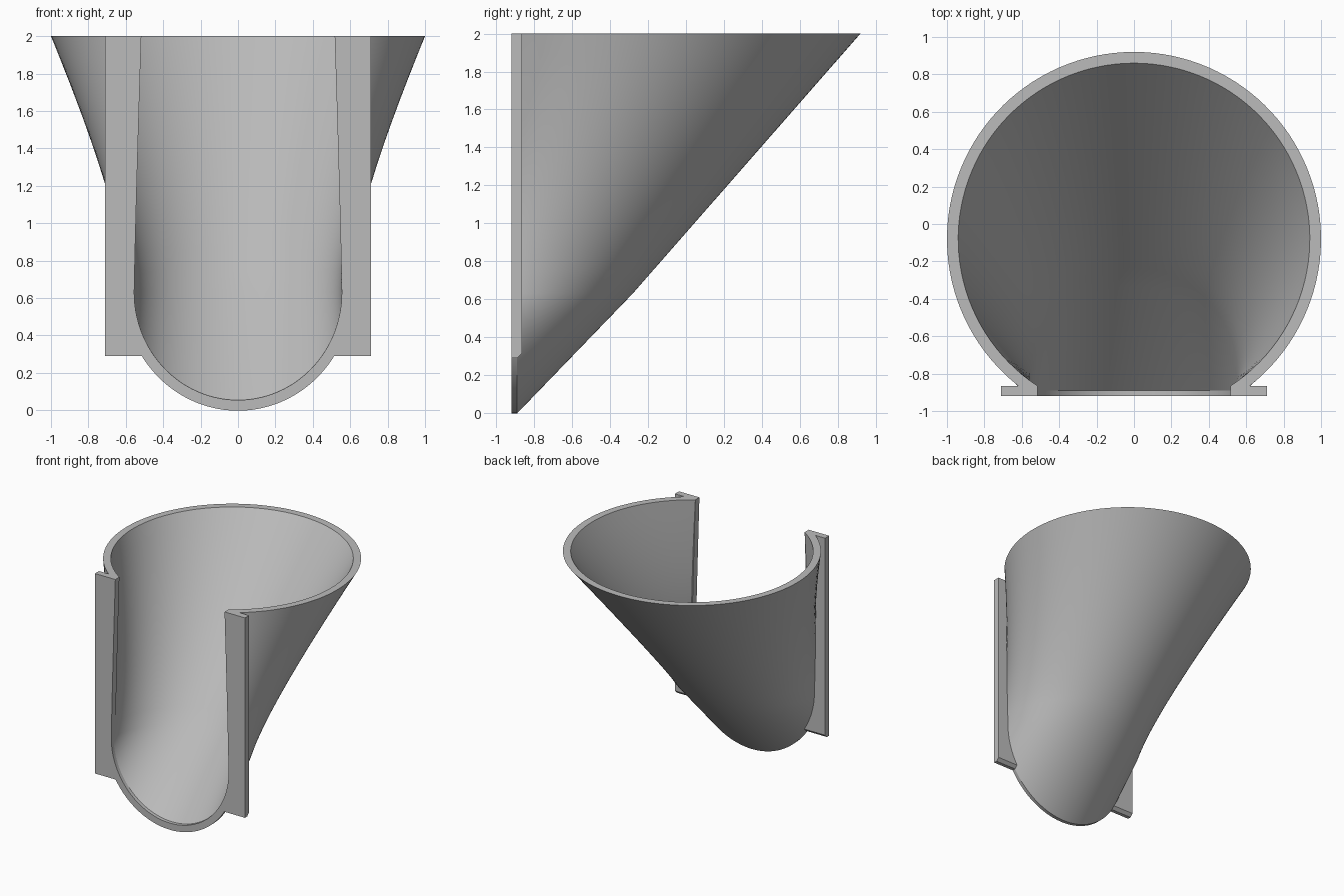
import bpy, bmesh, math

cube = bpy.data.objects.get("Cube")
if cube:
    bpy.data.objects.remove(cube, do_unlink=True)

GREY = (0.5, 0.5, 0.5, 1)
mat = bpy.data.materials.new("plain grey")
mat.use_nodes = True
mat.diffuse_color = GREY
mat.node_tree.nodes["Principled BSDF"].inputs["Base Color"].default_value = GREY

FRONT, WALL_Y, FLANGE_Y = -0.92, -0.89, -0.865
SEAM, TOP, SLOPE = 0.63, 2.0, 0.965      # seam height, top height, chute slope
R_OUT, R_IN = 0.61, 0.555                # chute radii
TOP_OUT, TOP_IN, TOP_C = 1.0, 0.94, -0.08
FLANGE_X, FLANGE_Z = 0.71, 0.29


def loft(name, loops, smooth=True):
    """Join equal closed loops of points into a capped solid."""
    bm = bmesh.new()
    rings = [[bm.verts.new(p) for p in loop] for loop in loops]
    n = len(rings[0])
    for a, b in zip(rings, rings[1:]):
        for i in range(n):
            j = (i + 1) % n
            bm.faces.new((a[i], a[j], b[j], b[i]))
    bm.faces.new(rings[0])
    bm.faces.new(rings[-1])
    bmesh.ops.remove_doubles(bm, verts=bm.verts, dist=1e-5)
    bmesh.ops.recalc_face_normals(bm, faces=bm.faces)
    mesh = bpy.data.meshes.new(name)
    bm.to_mesh(mesh)
    bm.free()
    mesh.materials.append(mat)
    obj = bpy.data.objects.new(name, mesh)
    bpy.context.collection.objects.link(obj)
    if smooth:
        bpy.ops.object.select_all(action="DESELECT")
        obj.select_set(True)
        bpy.context.view_layer.objects.active = obj
        bpy.ops.object.shade_smooth_by_angle(angle=math.radians(30))
    return obj


def wall_line(u, r, top_r, rows=12):
    """One line of the wall, from the top ring to the seam, then down the chute."""
    a = u * math.pi / 2
    b = u * (math.pi - math.acos((TOP_C - FLANGE_Y) / top_r))
    low = (r * math.sin(a), WALL_Y + r * math.cos(a))
    high = (top_r * math.sin(b), TOP_C + top_r * math.cos(b))
    pts = []
    for i in range(rows, -1, -1):
        t = i / rows
        s = t ** 1.15
        pts.append((low[0] + (high[0] - low[0]) * s,
                    low[1] + (high[1] - low[1]) * t,
                    SEAM + (TOP - SEAM) * t))
    pts.append((low[0], WALL_Y, SEAM - r * math.cos(a) / SLOPE))
    return pts


# Funnel wall with the slanted chute below the seam
N = 96
steps = [2 * i / N - 1 for i in range(N + 1)]
loft("funnel_wall", [wall_line(u, R_OUT, TOP_OUT) + wall_line(u, R_IN, TOP_IN)[::-1]
                     for u in steps])

# Curved lip around the front of the chute
lip = []
for u in steps:
    a = u * math.pi / 2
    lip.append([(r * math.sin(a), y, SEAM - r * math.cos(a) / SLOPE)
                for r, y in ((R_OUT, FRONT), (R_OUT, WALL_Y), (R_IN, WALL_Y), (R_IN, FRONT))])
loft("front_lip", lip)


# Mounting flanges beside the opening
def opening_x(z):
    if z < SEAM:
        return R_IN * math.sqrt(1 - ((SEAM - z) * SLOPE / R_IN) ** 2)
    edge = math.sqrt(TOP_IN ** 2 - (TOP_C - FLANGE_Y) ** 2)
    return R_IN + (edge - R_IN) * ((z - SEAM) / (TOP - SEAM)) ** 1.15


levels = [FLANGE_Z, FLANGE_Z + 0.025]
levels += [levels[1] + (SEAM - levels[1]) * i / 10 for i in range(1, 11)]
levels += [SEAM + (TOP - SEAM) * i / 12 for i in range(1, 13)]
for side, name in ((1, "left_flange"), (-1, "right_flange")):
    loops = []
    for z in levels:
        back = WALL_Y if z == FLANGE_Z else FLANGE_Y
        x = opening_x(z)
        loops.append([(side * x, FRONT, z), (side * FLANGE_X, FRONT, z),
                      (side * FLANGE_X, back, z), (side * x, back, z)])
    loft(name, loops)
